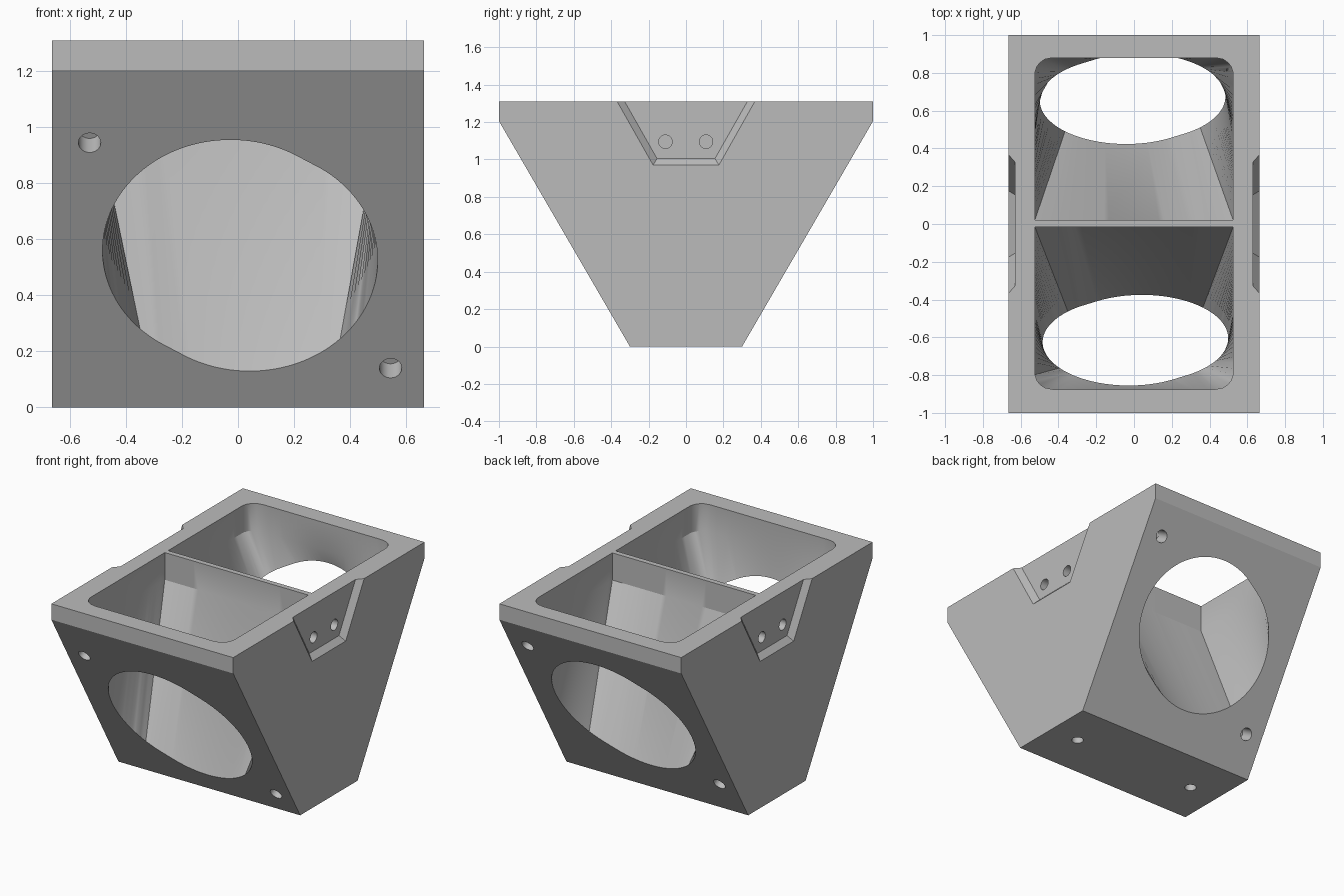
import bpy, bmesh, math
from mathutils import Vector

cube = bpy.data.objects.get("Cube")
if cube:
    bpy.data.objects.remove(cube, do_unlink=True)

HALF_X, TOP, RIM = 0.665, 1.31, 1.205
FOOT_Y = 0.3
UP = Vector((0, -(1 - FOOT_Y), RIM)).normalized()      # up the front slope
OUT = Vector((0, UP.y and -UP.z, UP.y))                # out of the front slope

grey = bpy.data.materials.new("light grey")
grey.use_nodes = True
grey.diffuse_color = (0.5, 0.5, 0.5, 1)
grey.node_tree.nodes["Principled BSDF"].inputs["Base Color"].default_value = (0.5, 0.5, 0.5, 1)


def loft(name, rings):
    """Closed solid through a list of rings with equal point counts."""
    bm = bmesh.new()
    loops = [[bm.verts.new(p) for p in ring] for ring in rings]
    n = len(loops[0])
    for a, b in zip(loops, loops[1:]):
        for i in range(n):
            j = (i + 1) % n
            bm.faces.new((a[i], a[j], b[j], b[i]))
    bm.faces.new(loops[0][::-1])
    bm.faces.new(loops[-1])
    bmesh.ops.recalc_face_normals(bm, faces=bm.faces)
    mesh = bpy.data.meshes.new(name)
    bm.to_mesh(mesh)
    bm.free()
    obj = bpy.data.objects.new(name, mesh)
    mesh.materials.append(grey)
    bpy.context.collection.objects.link(obj)
    return obj


def on_slope(x, z):
    """Point on the front slope at height z."""
    return Vector((x, -FOOT_Y - (1 - FOOT_Y) * z / RIM, z))


def turned(points, side):
    """side 1 keeps the front; side -1 turns half a circle to the back."""
    return [Vector((side * p.x, side * p.y, p.z)) for p in points]


def drill(name, centre, axis, radius, depth):
    axis = axis.normalized()
    u = axis.orthogonal().normalized()
    v = axis.cross(u)
    ring = [centre + radius * (u * math.cos(a) + v * math.sin(a))
            for a in (math.tau * i / 32 for i in range(32))]
    return loft(name, [[p + axis * 0.05 for p in ring], [p - axis * depth for p in ring]])


def port_point(a, centre):
    """Round port, stretched a little along a diagonal of the slope."""
    tilt = math.radians(-31)
    stretch = 0.04 if math.cos(a - tilt) > 0 else -0.04
    x = 0.457 * math.cos(a) + stretch * math.cos(tilt)
    s = 0.457 * math.sin(a) + stretch * math.sin(tilt)
    return centre + Vector((x, 0, 0)) + UP * s


def mouth_point(a, z, mid_y):
    """Rectangular mouth: rounded outer corners, sharp at the divider."""
    c, s = math.cos(a), math.sin(a)
    m = max(abs(c), abs(s))
    x, y, r = 0.525 * c / m, 0.43 * s / m, 0.09
    ix = max(-0.525 + r, min(0.525 - r, x))
    iy = min(0.43 - r, y)
    d = Vector((x - ix, y - iy))
    if y > iy and x != ix:
        d = d.normalized() * r
    return Vector((ix + d.x, mid_y - iy - d.y, z))


# Wedge-shaped body
outline = [(-FOOT_Y, 0), (FOOT_Y, 0), (1, RIM), (1, TOP), (-1, TOP), (-1, RIM)]
body = loft("speaker_block", [[(x, y, z) for y, z in outline] for x in (-HALF_X, HALF_X)])
body.name = body.data.name = "duct_block"

cutters = []
angles = [math.tau * i / 128 for i in range(128)]
for side, lift, mid_y, label in ((1, 0, -0.445, "front"), (-1, 0.083, -0.45, "back")):
    # Duct from the top mouth to the round port
    centre = on_slope(0.0075, 0.5425 + lift)
    port = [port_point(a, centre) for a in angles]
    rings = [[mouth_point(a, 1.4, mid_y) for a in angles],
             [mouth_point(a, 1.13, mid_y) for a in angles],
             port, [p + OUT * 0.08 for p in port]]
    cutters.append(loft(label + "_duct_cutter", [turned(r, side) for r in rings]))
    # Screw holes on the slope
    for x, z in ((-0.53, 0.945), (0.545, 0.14)):
        p, axis = turned([on_slope(x, z + lift), OUT], side)
        cutters.append(drill(label + "_screw_cutter", p, axis, 0.04, 0.1))

for side in (1, -1):
    # Bevelled side pocket, open at the top
    def pocket(x, top_y, low_y, low_z):
        k = (top_y - low_y) / (TOP - low_z)
        high_y = top_y + k * 0.1
        return [Vector((side * x, y, z)) for y, z in
                ((-high_y, TOP + 0.1), (-low_y, low_z), (low_y, low_z), (high_y, TOP + 0.1))]
    cutters.append(loft("pocket_cutter", [pocket(0.63, 0.328, 0.155, 1.005),
                                          pocket(HALF_X, 0.368, 0.176, 0.97),
                                          pocket(0.7, 0.408, 0.197, 0.935)]))
    # Pocket holes and a foot hole
    for y in (-0.11, 0.107):
        cutters.append(drill("pocket_hole_cutter", Vector((side * 0.63, y, 1.095)),
                             Vector((side, 0, 0)), 0.036, 0.08))
    cutters.append(drill("foot_hole_cutter", Vector((side * 0.455, 0, 0)),
                         Vector((0, 0, -1)), 0.036, 0.12))

# Cut everything out, then drop the cutters
for cutter in cutters:
    cutter.hide_render = True
    mod = body.modifiers.new(cutter.name, 'BOOLEAN')
    mod.operation, mod.solver, mod.object = 'DIFFERENCE', 'EXACT', cutter
bpy.ops.object.select_all(action='DESELECT')
bpy.context.view_layer.objects.active = body
body.select_set(True)
for mod in list(body.modifiers):
    bpy.ops.object.modifier_apply(modifier=mod.name)
for cutter in cutters:
    bpy.data.objects.remove(cutter, do_unlink=True)
bpy.ops.object.shade_smooth_by_angle(angle=math.radians(25))
